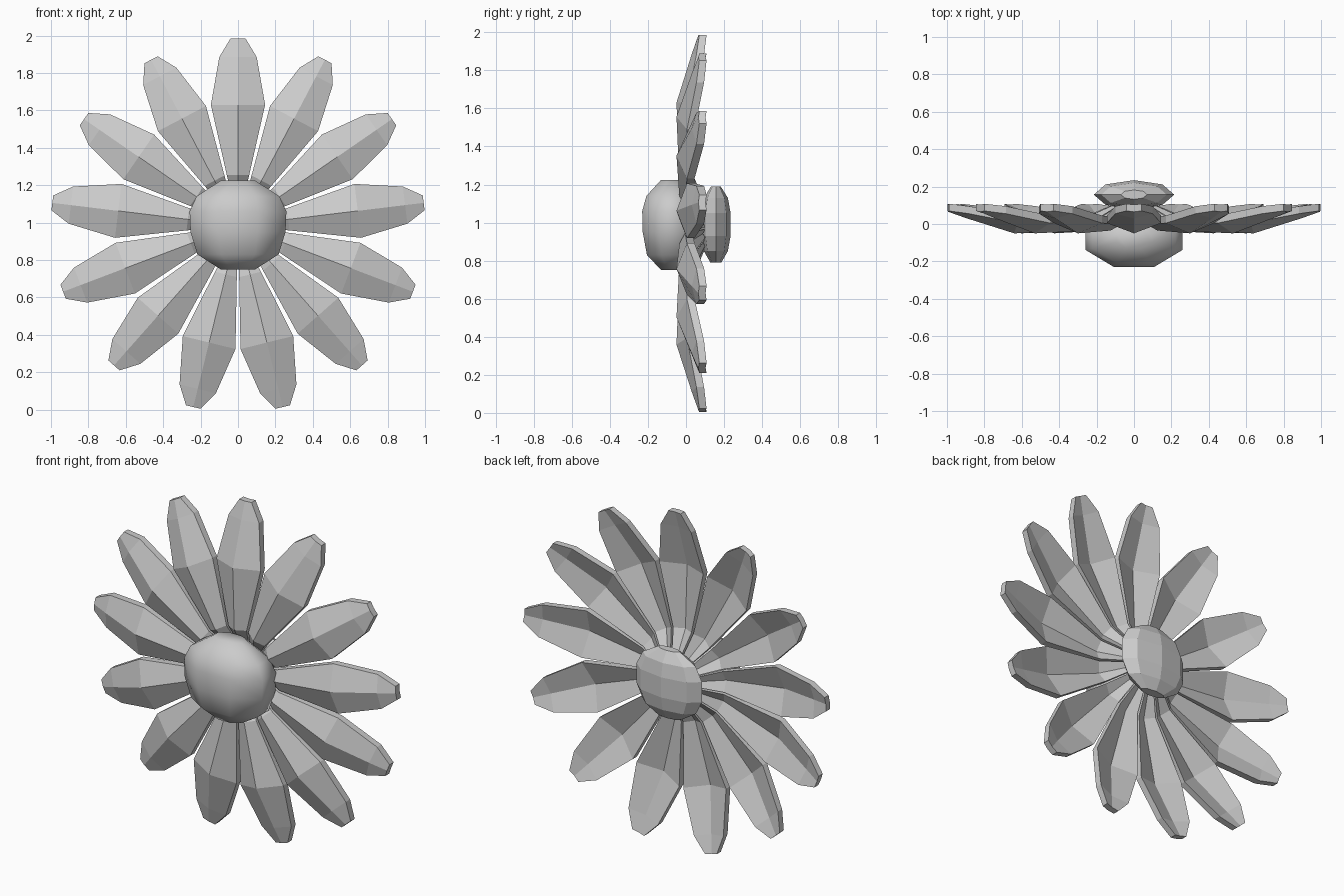
import bpy, bmesh, math
from mathutils import Matrix, Vector

cube = bpy.data.objects.get("Cube")
if cube:
    bpy.data.objects.remove(cube, do_unlink=True)

grey = bpy.data.materials.new("soft grey")
grey.use_nodes = True
grey.diffuse_color = (0.6, 0.6, 0.6, 1)
grey.node_tree.nodes["Principled BSDF"].inputs["Base Color"].default_value = grey.diffuse_color

CENTRE = Vector((0, 0, 0.985))
PETALS = 13


def finish(bm, name):
    bmesh.ops.recalc_face_normals(bm, faces=bm.faces[:])
    mesh = bpy.data.meshes.new(name)
    bm.to_mesh(mesh)
    bm.free()
    mesh.materials.append(grey)
    obj = bpy.data.objects.new(name, mesh)
    bpy.context.collection.objects.link(obj)
    return obj


def bridge(bm, rings):
    for a, b in zip(rings, rings[1:]):
        n = len(a)
        for i in range(n):
            j = (i + 1) % n
            bm.faces.new((a[i], a[j], b[j], b[i]))
    bm.faces.new(rings[0])
    bm.faces.new(rings[-1])


# Petal stations: radius, half width, ridge depth, edge depth, thickness
STATIONS = [
    (0.12, 0.025, 0.06, 0.07, 0.03),
    (0.27, 0.06, -0.035, -0.005, 0.04),
    (0.645, 0.145, -0.05, 0.005, 0.04),
    (0.90, 0.10, 0.03, 0.055, 0.04),
    (1.00, 0.04, 0.065, 0.07, 0.038),
]


def petal(index):
    bm = bmesh.new()
    rings = []
    for r, w, ridge, edge, t in STATIONS:
        section = [(-w, edge), (0, ridge), (w, edge),
                   (w, edge + t), (0, ridge + t), (-w, edge + t)]
        rings.append([bm.verts.new((x, y, r)) for x, y in section])
    bridge(bm, rings)
    turn = Matrix.Rotation(index * math.tau / PETALS, 4, "Y")
    bm.transform(Matrix.Translation(CENTRE) @ turn)
    finish(bm, f"petal_{index + 1}")


for i in range(PETALS):
    petal(i)


# Faceted eight-sided balls, flattened front to back
def ball(name, y, depth, profile, phase):
    bm = bmesh.new()
    rings = []
    for radius, z in profile:
        angles = [phase + k * math.tau / 8 for k in range(8)]
        rings.append([bm.verts.new((radius * math.cos(a),
                                    y + depth * radius * math.sin(a), z))
                      for a in angles])
    bridge(bm, rings)
    return finish(bm, name)


# Smooth flower centre at the front
disc = ball("flower_centre", -0.075, 0.6,
            [(0.10, 1.225), (0.24, 1.14), (0.28, 1.06),
             (0.275, 0.95), (0.235, 0.83), (0.10, 0.75)], math.pi / 8)
for p in disc.data.polygons:
    p.use_smooth = True

# Flat-faced bud base at the back
ball("bud_base", 0.157, 0.36,
     [(0.07, 1.19), (0.175, 1.13), (0.215, 1.05),
      (0.215, 0.93), (0.175, 0.85), (0.08, 0.79)], 0)
